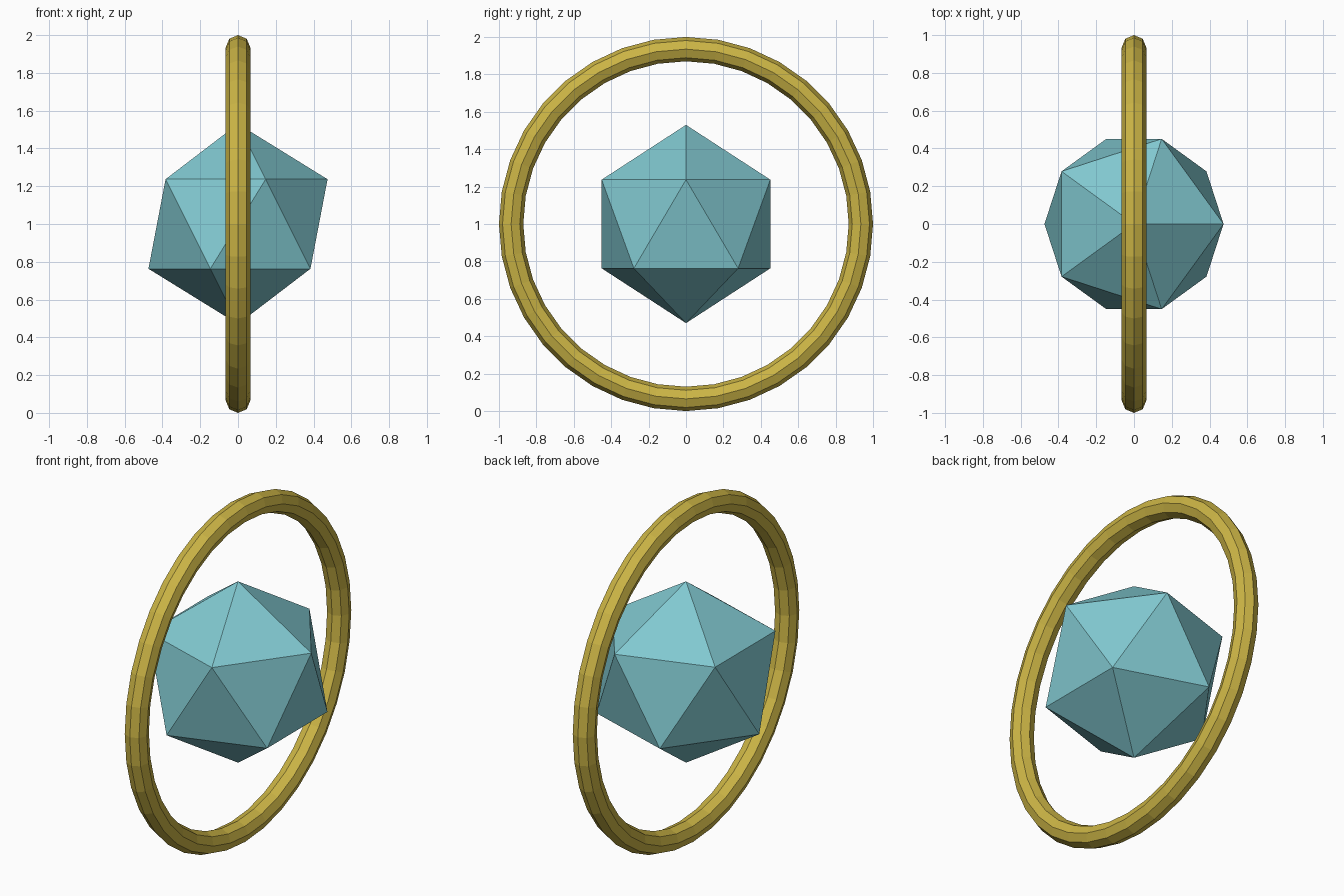
import bpy
from math import radians

if "Cube" in bpy.data.objects:
    bpy.data.objects.remove(bpy.data.objects["Cube"])


def finish(name, color):
    obj = bpy.context.object
    obj.name = name
    mat = bpy.data.materials.new(name + "_color")
    mat.diffuse_color = (*color, 1)
    mat.use_nodes = True
    mat.node_tree.nodes["Principled BSDF"].inputs["Base Color"].default_value = mat.diffuse_color
    obj.data.materials.append(mat)
    bpy.ops.object.shade_flat()


# Faceted gem floating in the middle
bpy.ops.mesh.primitive_ico_sphere_add(subdivisions=1, radius=0.53, location=(0, 0, 1))
finish("gem", (0.22, 0.58, 0.63))

# Upright ring around the gem, its axis along x
bpy.ops.mesh.primitive_torus_add(
    major_radius=0.935, minor_radius=0.065, major_segments=36, minor_segments=8,
    location=(0, 0, 1), rotation=(0, radians(90), 0))
finish("ring", (0.60, 0.46, 0.06))
